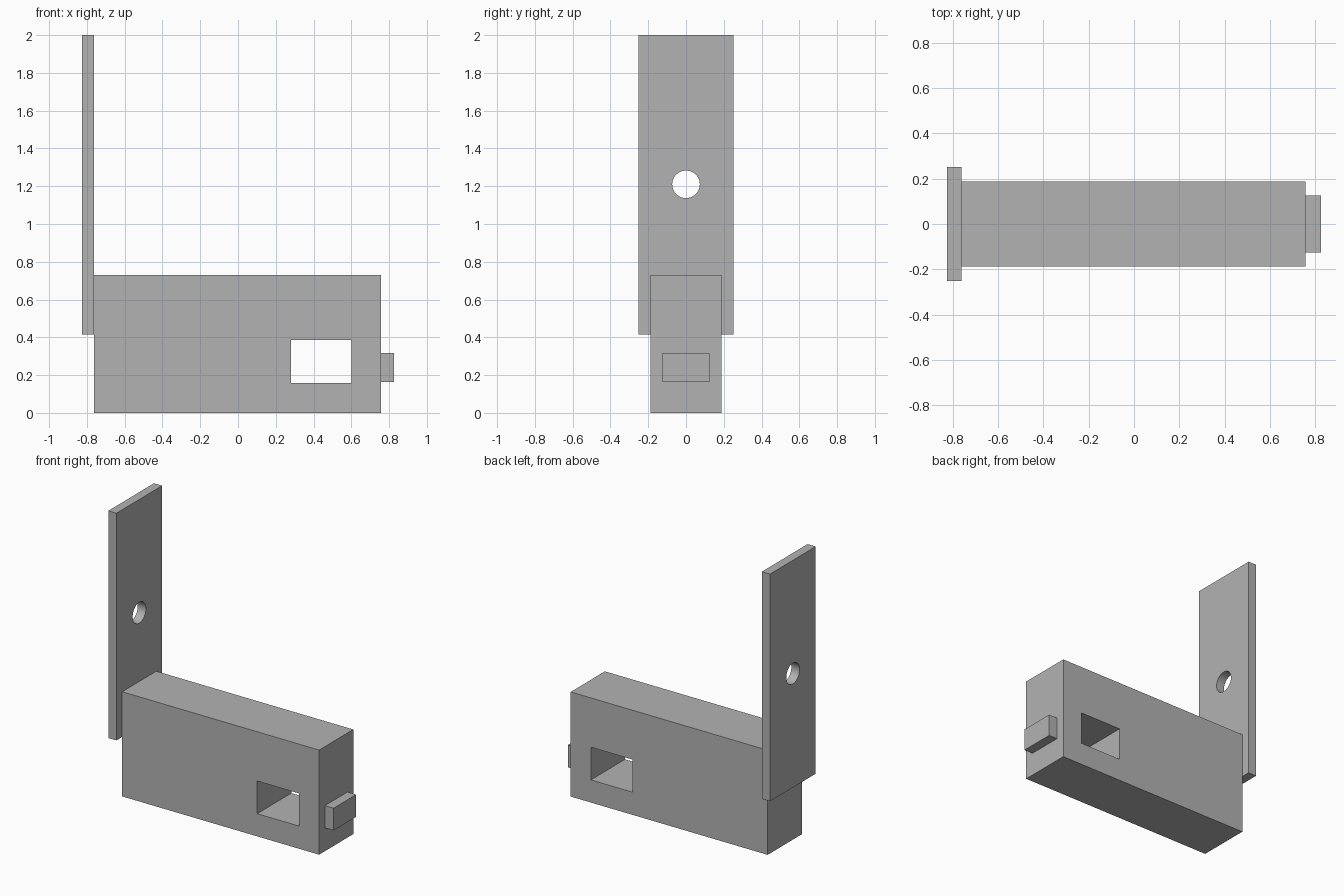
import bpy
import math

if "Cube" in bpy.data.objects:
    bpy.data.objects.remove(bpy.data.objects["Cube"], do_unlink=True)

# Single grey finish
grey = bpy.data.materials.new("plain_grey")
grey.use_nodes = True
colour = (0.45, 0.45, 0.45, 1)
grey.diffuse_color = colour
grey.node_tree.nodes["Principled BSDF"].inputs["Base Color"].default_value = colour


def box(name, x0, x1, half_width, z0, z1):
    """Block between two x and two z limits, centred on y."""
    bpy.ops.mesh.primitive_cube_add(size=1, location=((x0 + x1) / 2, 0, (z0 + z1) / 2))
    ob = bpy.context.object
    ob.name = name
    ob.scale = (x1 - x0, 2 * half_width, z1 - z0)
    bpy.ops.object.transform_apply(location=False, rotation=False, scale=True)
    ob.data.materials.append(grey)
    return ob


def cut(target, cutter):
    """Subtract the cutter from the target, then discard it."""
    cutter.hide_render = True
    mod = target.modifiers.new("opening", "BOOLEAN")
    mod.operation = "DIFFERENCE"
    mod.solver = "EXACT"
    mod.object = cutter
    bpy.ops.object.select_all(action="DESELECT")
    bpy.context.view_layer.objects.active = target
    target.select_set(True)
    bpy.ops.object.modifier_apply(modifier=mod.name)
    bpy.data.objects.remove(cutter, do_unlink=True)


# Main block with a rectangular opening running front to back
left_end, right_end = -0.762, 0.758
body = box("body_block", left_end, right_end, 0.188, 0, 0.73)
cut(body, box("window_cutter", 0.28, 0.602, 0.4, 0.158, 0.386))

# Upright plate with a round hole
plate = box("upright_plate", -0.825, left_end, 0.252, 0.415, 2)
bpy.ops.mesh.primitive_cylinder_add(vertices=48, radius=0.073, depth=0.4,
                                    location=(-0.79, 0, 1.21),
                                    rotation=(0, math.pi / 2, 0))
hole = bpy.context.object
hole.name = "hole_cutter"
hole.data.materials.append(grey)
cut(plate, hole)
bpy.ops.object.shade_smooth_by_angle(angle=math.radians(30))

# Small tab on the opposite end
box("end_tab", right_end, 0.825, 0.125, 0.163, 0.318)
